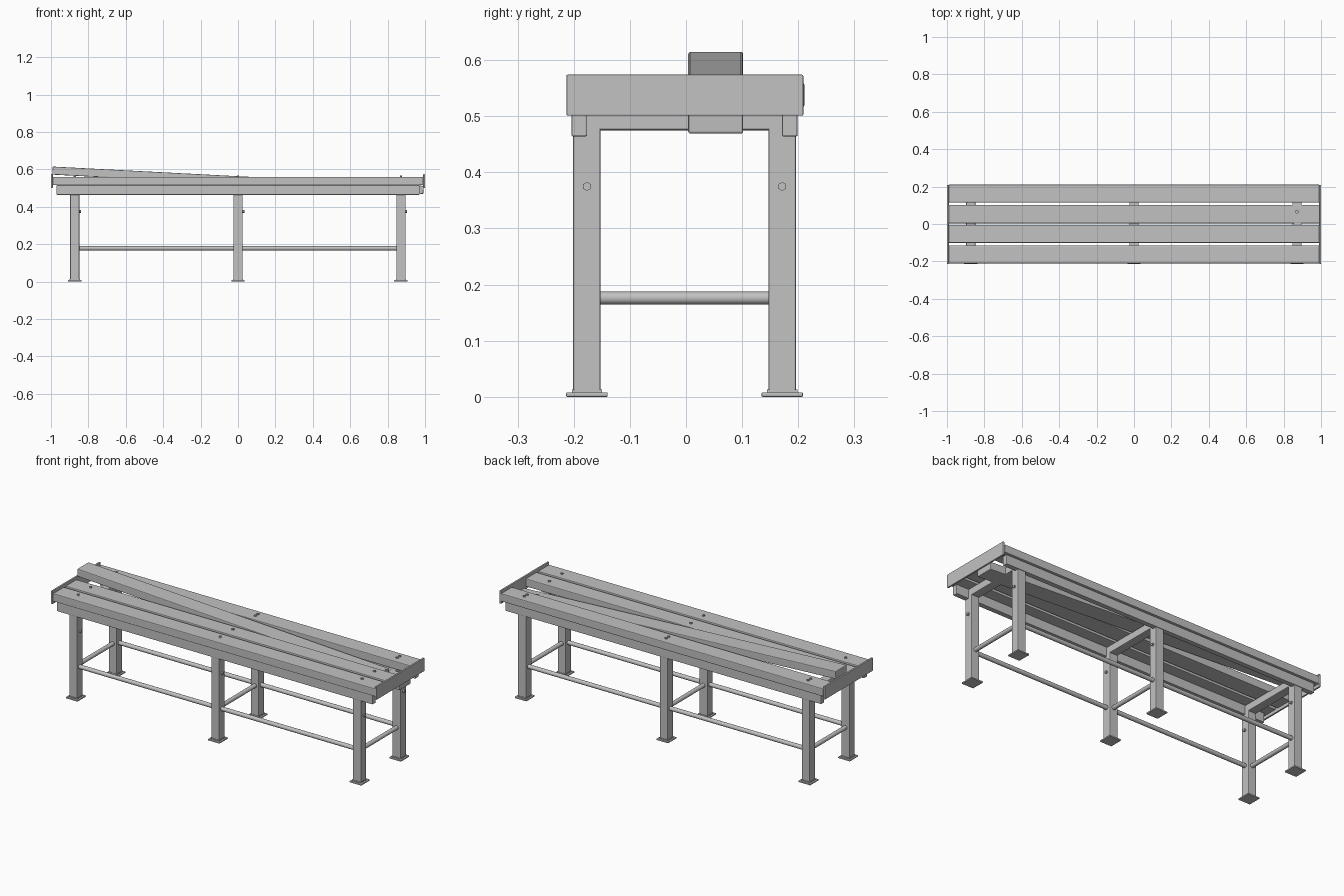
import bpy
import math
from mathutils import Vector

cube = bpy.data.objects.get("Cube")
if cube:
    bpy.data.objects.remove(cube, do_unlink=True)

metal = bpy.data.materials.new("brushed_grey_metal")
metal.use_nodes = True
grey = (0.54, 0.54, 0.54, 1)
metal.diffuse_color = grey
metal.node_tree.nodes["Principled BSDF"].inputs["Base Color"].default_value = grey


def finish(obj, name):
    obj.name = name
    obj.data.materials.append(metal)
    return obj


def box(name, x, y, z, bevel=0.0, tilt=0.0):
    """Box from (min, max) ranges, with optional edge bevel and tilt about y."""
    ranges = (x, y, z)
    bpy.ops.mesh.primitive_cube_add(size=1, location=[(a + b) / 2 for a, b in ranges])
    obj = finish(bpy.context.object, name)
    obj.scale = [b - a for a, b in ranges]
    bpy.ops.object.transform_apply(location=False, rotation=False, scale=True)
    obj.rotation_euler.y = tilt
    if bevel:
        mod = obj.modifiers.new("edge_bevel", 'BEVEL')
        mod.width = bevel
        mod.segments = 2
    return obj


def rod(name, start, end, radius, sides):
    """Cylinder between two points."""
    start, end = Vector(start), Vector(end)
    axis = end - start
    bpy.ops.mesh.primitive_cylinder_add(vertices=sides, radius=radius,
                                        depth=axis.length, location=(start + end) / 2)
    obj = finish(bpy.context.object, name)
    obj.rotation_euler = axis.to_track_quat('Z', 'Y').to_euler()
    if sides > 6:
        bpy.ops.object.shade_smooth_by_angle(angle=math.radians(40))
    return obj


LEG_X = (-0.873, 0.0, 0.871)
LEG_Y = (-0.1765, 0.1715)
HALF = 0.0245
TOP = 0.56

# Seat planks, one of them loose and tilted
for name, y0 in (("front_plank", -0.211), ("inner_plank", -0.101), ("back_plank", 0.115)):
    box(name, (-0.99, 0.99), (y0, y0 + 0.096), (0.516, TOP), 0.004)
box("tilted_plank", (-0.993, 0.993), (0.004, 0.102), (0.5205, 0.5635), 0.004,
    math.atan(0.052))

# End plates covering the plank ends
for name, x in (("right_end_plate", -0.995), ("left_end_plate", 0.995)):
    box(name, (x - 0.005, x + 0.005), (-0.213, 0.209), (0.501, 0.574), 0.002)

# Long aprons below the outer planks
box("front_apron", (-0.97, 0.97), (-0.204, -0.176), (0.464, 0.516), 0.003)
box("back_apron", (-0.97, 0.97), (0.171, 0.199), (0.464, 0.516), 0.003)

# Leg frames
for x in LEG_X:
    for y in LEG_Y:
        box("leg", (x - HALF, x + HALF), (y - HALF, y + HALF), (0.007, 0.512), 0.003)
        box("foot_plate", (x - 0.036, x + 0.036), (y - 0.037, y + 0.037), (0, 0.008), 0.002)
        box("foot_weld", (x - 0.027, x + 0.027), (y - 0.027, y + 0.027), (0.008, 0.013))
        rod("leg_bolt", (x + HALF, y, 0.375), (x + HALF + 0.009, y, 0.375), 0.008, 6)
    box("top_crossbar", (x - HALF, x + HALF), (LEG_Y[0], LEG_Y[1]), (0.475, 0.515), 0.004)
    rod("lower_crossbar", (x, LEG_Y[0], 0.176), (x, LEG_Y[1], 0.176), 0.0115, 20)

# Long lower rails
for y in LEG_Y:
    rod("lower_rail", (LEG_X[0], y, 0.178), (LEG_X[-1], y, 0.178), 0.0115, 20)

# Bolts through the seat
for x in LEG_X:
    for y in (-0.155, -0.045, 0.152, 0.175):
        rod("seat_bolt", (x, y, TOP - 0.003), (x, y, TOP + 0.007), 0.007, 6)
rod("loose_bolt", (LEG_X[-1], 0.065, 0.5), (LEG_X[-1], 0.065, 0.53), 0.01, 6)
